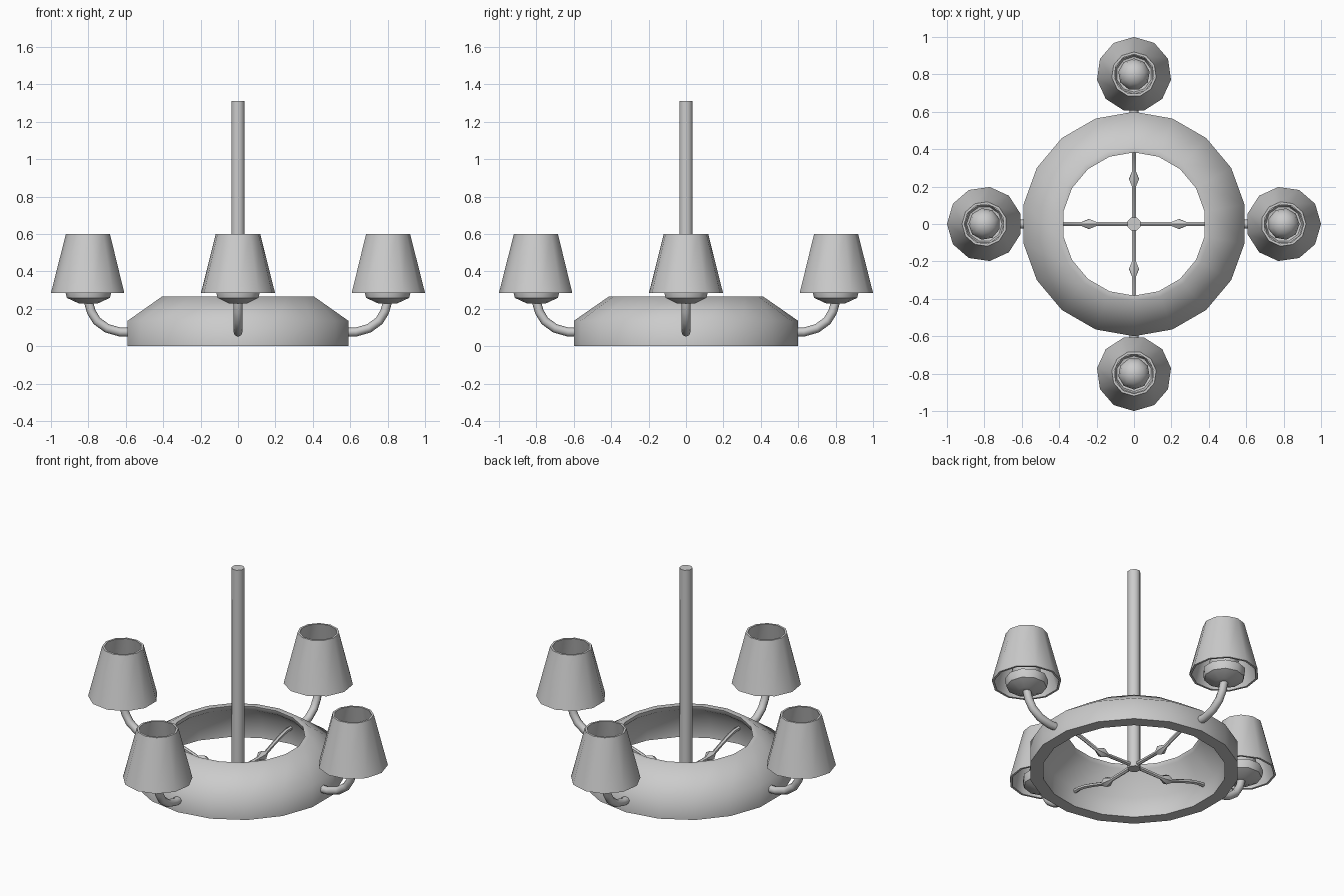
import bpy, bmesh, math
from mathutils import Vector

if "Cube" in bpy.data.objects:
    bpy.data.objects.remove(bpy.data.objects["Cube"])


def finish(name, bm, angle):
    """Recalculate normals, smooth below the given angle, link the object."""
    bmesh.ops.recalc_face_normals(bm, faces=bm.faces)
    for f in bm.faces:
        f.smooth = True
    for e in bm.edges:
        e.smooth = e.calc_face_angle(0) < math.radians(angle)
    me = bpy.data.meshes.new(name)
    bm.to_mesh(me)
    bm.free()
    ob = bpy.data.objects.new(name, me)
    bpy.context.collection.objects.link(ob)
    return ob


def skin(bm, rows, loop, caps):
    """Bridge rows of vertices; close the stack or cap its ends."""
    n = len(rows)
    for i in range(n if loop else n - 1):
        a, b = rows[i], rows[(i + 1) % n]
        for j in range(len(a)):
            k = (j + 1) % len(a)
            bm.faces.new((a[j], a[k], b[k], b[j]))
    if caps:
        bm.faces.new(rows[0])
        bm.faces.new(rows[-1])


def lathe(name, profile, sides, x=0, start=0, loop=False, caps=False, angle=40):
    """Turn an (r, z) profile about a vertical axis at x."""
    bm = bmesh.new()
    rows = []
    for r, z in profile:
        row = []
        for j in range(sides):
            t = math.radians(start) + math.tau * j / sides
            row.append(bm.verts.new((x + r * math.cos(t), r * math.sin(t), z)))
        rows.append(row)
    skin(bm, rows, loop, caps)
    return finish(name, bm, angle)


def sweep(name, path, sides, angle=50):
    """Sweep a round section along an (x, z, radius) path."""
    bm = bmesh.new()
    rows = []
    for i, (x, z, r) in enumerate(path):
        p, q = path[max(i - 1, 0)], path[min(i + 1, len(path) - 1)]
        d = Vector((q[0] - p[0], 0, q[1] - p[1])).normalized()
        n = Vector((-d.z, 0, d.x))
        row = []
        for j in range(sides):
            t = math.tau * j / sides
            co = Vector((x, 0, z)) + r * (n * math.cos(t) + Vector((0, 1, 0)) * math.sin(t))
            row.append(bm.verts.new(co))
        rows.append(row)
    skin(bm, rows, False, True)
    return finish(name, bm, angle)


# Hollow ring body and central rod
lathe("ring_body", [(.60, 0), (.60, .135), (.413, .265), (.383, .262),
                    (.39, .235), (.525, .125), (.525, 0)],
      18, start=90, loop=True, angle=62)
lathe("hanging_rod", [(.038, .015), (.038, 1.31)], 8, start=22.5, caps=True, angle=50)

# One quarter of the fitting, built along +x
parts = [
    sweep("spoke", [(.02, .035, .013), (.2, .032, .012), (.24, .034, .031),
                    (.28, .04, .012), (.36, .068, .012), (.43, .09, .013),
                    (.48, .1, .013), (.54, .1, .013)], 6),
    sweep("lamp_arm", [(.55, .075, .024), (.63, .075, .024), (.70, .095, .024),
                       (.755, .135, .024), (.785, .185, .024), (.80, .24, .024)], 8),
    lathe("lamp_cup", [(.05, .228), (.115, .258), (.122, .285), (.122, .31),
                       (.105, .31), (.095, .28), (.04, .27)], 10, x=.8, caps=True),
    lathe("lamp_shade", [(.2, .285), (.12, .6), (.107, .6), (.187, .285)],
          11, x=.8, loop=True),
]
bulb = [(.085 * math.cos(math.radians(a)), .36 + .085 * math.sin(math.radians(a)))
        for a in (-75, -45, -20, 0, 25, 50, 75)]
parts.append(lathe("bulb", bulb, 9, x=.8, caps=True, angle=60))

# Repeat the quarter around the rod
for ob in parts:
    for k in range(1, 4):
        c = ob.copy()
        c.rotation_euler.z = k * math.pi / 2
        bpy.context.collection.objects.link(c)
